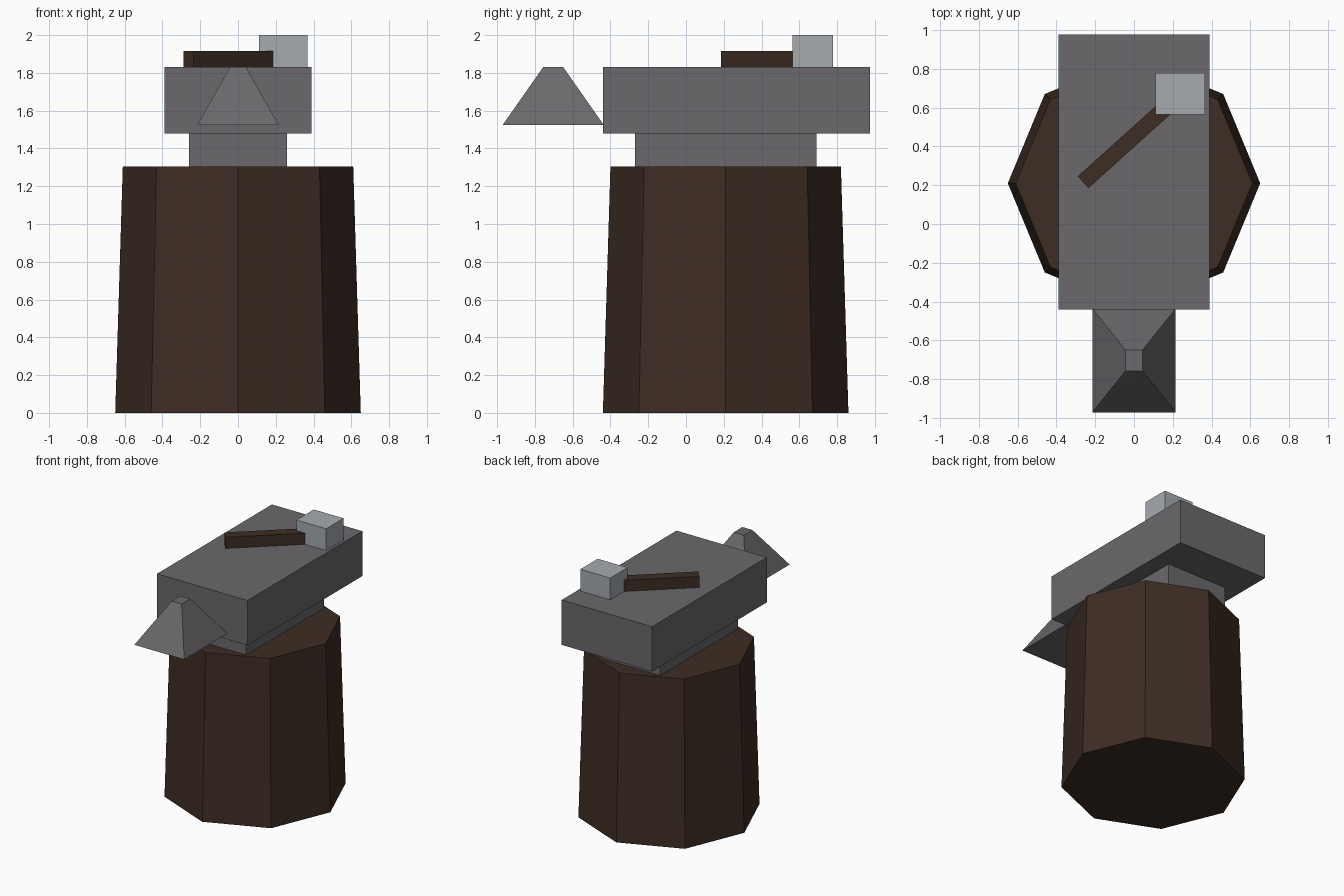
import bpy
import bmesh
from math import radians
from mathutils import Matrix, Vector

cube = bpy.data.objects.get("Cube")
if cube:
    bpy.data.objects.remove(cube, do_unlink=True)


def make_material(name, rgb):
    mat = bpy.data.materials.new(name)
    mat.use_nodes = True
    mat.diffuse_color = (*rgb, 1)
    mat.node_tree.nodes["Principled BSDF"].inputs["Base Color"].default_value = (*rgb, 1)
    return mat


iron = make_material("dark iron", (0.145, 0.138, 0.147))
steel = make_material("pale steel", (0.38, 0.405, 0.43))
wood = make_material("dark wood", (0.047, 0.026, 0.017))


def add_object(name, bm, mat):
    mesh = bpy.data.meshes.new(name)
    bm.to_mesh(mesh)
    bm.free()
    mesh.materials.append(mat)
    obj = bpy.data.objects.new(name, mesh)
    bpy.context.collection.objects.link(obj)
    return obj


def box(name, low, high, mat, top_scale=1):
    """Box between two corners; top_scale tapers the top face."""
    low, high = Vector(low), Vector(high)
    bm = bmesh.new()
    bmesh.ops.create_cube(bm, size=1)
    for v in bm.verts:
        if v.co.z > 0:
            v.co.x *= top_scale
            v.co.y *= top_scale
    bmesh.ops.scale(bm, vec=high - low, verts=bm.verts)
    obj = add_object(name, bm, mat)
    obj.location = (low + high) / 2
    return obj


# Eight-sided tapered stump
stump_height = 1.305
bm = bmesh.new()
bmesh.ops.create_cone(bm, cap_ends=True, segments=8, radius1=0.65, radius2=0.61,
                      depth=stump_height,
                      matrix=Matrix.Translation((0, 0.21, stump_height / 2)))
add_object("stump", bm, wood)

# Anvil waist, body and tapered horn
box("anvil_waist", (-0.26, -0.27, stump_height), (0.26, 0.69, 1.48), iron)
box("anvil_body", (-0.39, -0.44, 1.48), (0.39, 0.975, 1.83), iron)
box("anvil_horn", (-0.215, -0.97, 1.525), (0.215, -0.436, 1.83), iron, top_scale=0.2)

# Hammer lying on the anvil, its handle running into the head
box("hammer_head", (0.11, 0.563, 1.83), (0.367, 0.777, 2.0), steel)
handle = box("hammer_handle", (-0.33, -0.041, 1.83), (0.33, 0.041, 1.917), wood)
handle.rotation_euler.z = radians(42)
handle.location.x = -0.017
handle.location.y = 0.436
